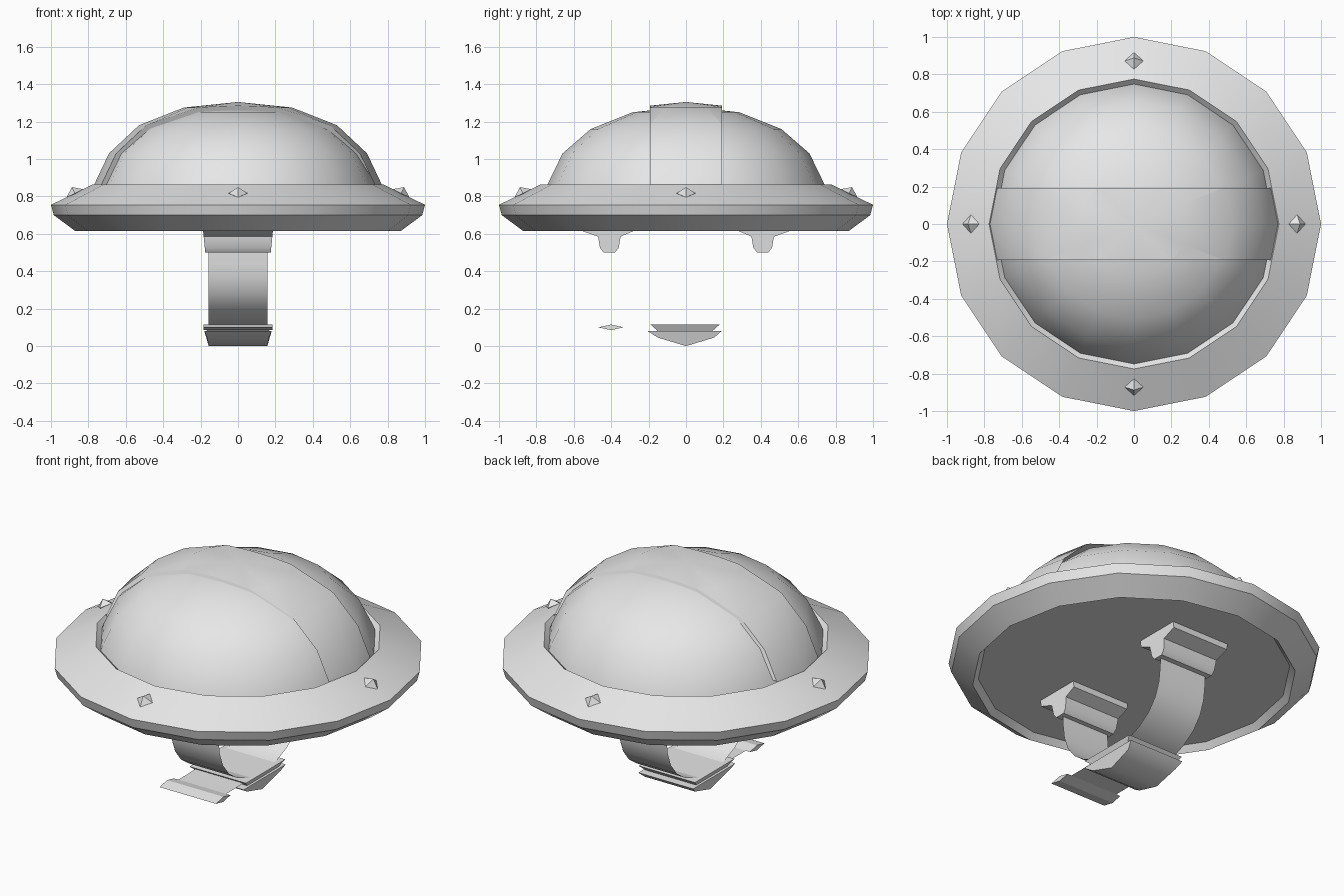
import bpy, bmesh, math
from mathutils import Matrix, Vector

if "Cube" in bpy.data.objects:
    bpy.data.objects.remove(bpy.data.objects["Cube"])

GREY = bpy.data.materials.new("light grey")
GREY.diffuse_color = (0.8, 0.8, 0.8, 1)
GREY.use_nodes = True
GREY.node_tree.nodes["Principled BSDF"].inputs["Base Color"].default_value = GREY.diffuse_color


def finish(name, bm, smooth=35, normals=True):
    bmesh.ops.remove_doubles(bm, verts=bm.verts[:], dist=1e-5)
    if normals:
        bmesh.ops.recalc_face_normals(bm, faces=bm.faces[:])
    me = bpy.data.meshes.new(name)
    bm.to_mesh(me)
    bm.free()
    me.materials.append(GREY)
    ob = bpy.data.objects.new(name, me)
    bpy.context.collection.objects.link(ob)
    if smooth:
        bpy.ops.object.select_all(action='DESELECT')
        ob.select_set(True)
        bpy.context.view_layer.objects.active = ob
        bpy.ops.object.shade_smooth_by_angle(angle=math.radians(smooth))
    return ob


def lathe(profile, n=16):
    """Spin an (r, z) profile around the z axis."""
    bm = bmesh.new()
    vs = [bm.verts.new((r, 0, z)) for r, z in profile]
    es = [bm.edges.new(p) for p in zip(vs, vs[1:])]
    bmesh.ops.spin(bm, geom=vs + es, cent=(0, 0, 0), axis=(0, 0, 1),
                   angle=2 * math.pi, steps=n, use_duplicate=False)
    bmesh.ops.remove_doubles(bm, verts=bm.verts[:], dist=1e-4)
    return bm


def extrude_x(points, close=True):
    """Sweep (y, z, half width) points across x, with end caps if closed."""
    bm = bmesh.new()
    left = [bm.verts.new((-w, y, z)) for y, z, w in points]
    right = [bm.verts.new((w, y, z)) for y, z, w in points]
    n = len(points)
    for i in range(n if close else n - 1):
        j = (i + 1) % n
        bm.faces.new((left[i], left[j], right[j], right[i]))
    if close:
        bm.faces.new(left)
        bm.faces.new(right[::-1])
    return bm


# Rim with a shallow recessed back plate
finish("rim", lathe([(0.73, 0.82), (0.775, 0.865), (1.0, 0.755), (0.985, 0.70),
                     (0.87, 0.615), (0.84, 0.65), (0, 0.65)]))

# Dome
finish("dome", lathe([(0.755, 0.815), (0.74, 0.865), (0.66, 1.03),
                      (0.51, 1.16), (0.285, 1.25), (0, 1.28)]))

# Raised band over the dome, cut from a slightly larger dome
bm = lathe([(0.785, 0.815), (0.768, 0.865), (0.69, 1.03),
            (0.53, 1.18), (0.29, 1.275), (0, 1.305)])
for side in (-1, 1):
    bmesh.ops.bisect_plane(bm, geom=bm.verts[:] + bm.edges[:] + bm.faces[:],
                           plane_co=(0, side * 0.193, 0), plane_no=(0, side, 0),
                           clear_outer=True)
rim_edges = [e for e in bm.edges if e.is_boundary]
bmesh.ops.holes_fill(bm, edges=rim_edges, sides=0)
finish("dome_band", bm)

# Four studs, tilted to lie on the sloping rim
for k, place in enumerate(("right", "back", "left", "front")):
    bm = bmesh.new()
    top, low = bm.verts.new((0, 0, 0.036)), bm.verts.new((0, 0, -0.036))
    ring = [bm.verts.new(p) for p in
            ((0.05, 0, 0), (0, 0.05, 0), (-0.05, 0, 0), (0, -0.05, 0))]
    for i in range(4):
        a, b = ring[i], ring[(i + 1) % 4]
        bm.faces.new((a, b, top))
        bm.faces.new((b, a, low))
    mat = (Matrix.Rotation(k * math.pi / 2, 4, 'Z')
           @ Matrix.Translation((0.872, 0, 0.817))
           @ Matrix.Rotation(math.radians(26), 4, 'Y'))
    bmesh.ops.transform(bm, matrix=mat, verts=bm.verts[:])
    finish("stud_" + place, bm, smooth=0)

# Strap clips under the back plate
clip = [(-0.145, 0.65), (-0.145, 0.615), (-0.06, 0.585), (-0.05, 0.525), (-0.03, 0.50),
        (0.03, 0.50), (0.05, 0.525), (0.06, 0.585), (0.13, 0.615), (0.13, 0.65)]
for name, s in (("front_clip", 1), ("back_clip", -1)):
    pts = [(s * (y - 0.41), z, 0.175 + 0.1 * (z - 0.5)) for y, z in clip]
    finish(name, extrude_x(pts))

# Thin curved straps from each clip to the buckle
arc = [(0.41, 0.52), (0.405, 0.44), (0.395, 0.36), (0.365, 0.28),
       (0.31, 0.21), (0.23, 0.155), (0.14, 0.118), (0, 0.1)]
for name, s in (("front_strap", -1), ("back_strap", 1)):
    finish(name, extrude_x([(s * y, z, 0.157) for y, z in arc], close=False))

# Loose strap tail with a flat end tip
finish("strap_tail", extrude_x([(-0.1, 0.105, 0.157), (-0.25, 0.1, 0.157),
                                (-0.41, 0.1, 0.157)], close=False))
finish("tail_tip", extrude_x([(-0.47, 0.1, 0.185), (-0.40, 0.115, 0.185),
                              (-0.335, 0.1, 0.185), (-0.40, 0.085, 0.185)]), smooth=0)

# Buckle: curved lower shell and flared upper plate
finish("buckle_shell", extrude_x([(-0.205, 0.08, 0.18), (-0.15, 0.045, 0.165),
                                  (0, 0.0, 0.157), (0.15, 0.045, 0.165),
                                  (0.19, 0.08, 0.18)]))
finish("buckle_plate", extrude_x([(-0.19, 0.115, 0.185), (-0.15, 0.08, 0.165),
                                  (0.14, 0.08, 0.165), (0.18, 0.115, 0.185)]), smooth=0)
